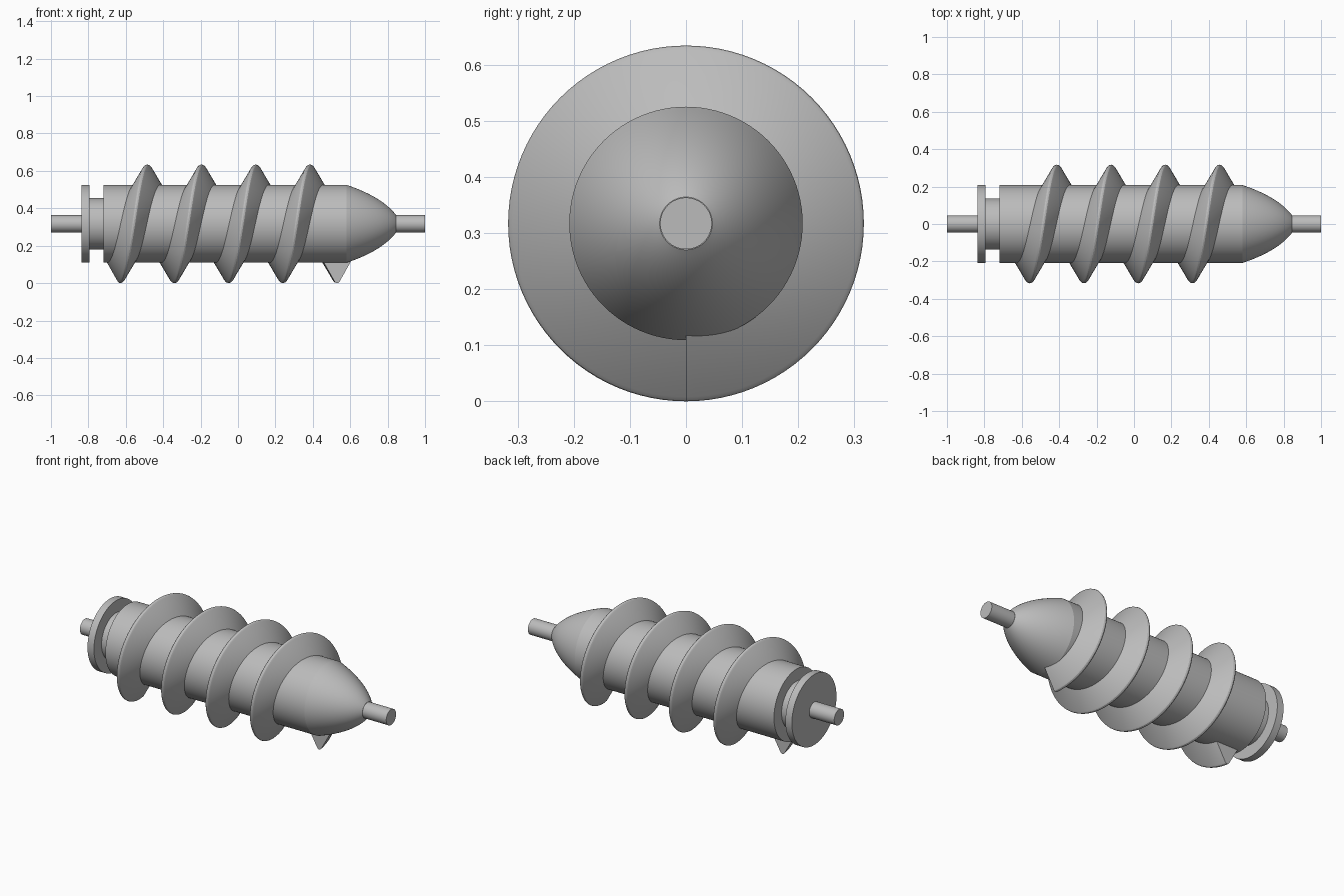
import bpy, bmesh, math
from mathutils import Vector

cube = bpy.data.objects.get("Cube")
if cube:
    bpy.data.objects.remove(cube, do_unlink=True)

AXIS_Z = 0.317      # height of the screw's axis
BODY_R = 0.208
CREST_R = 0.317
PITCH = 0.29
TURNS = 4
THREAD_START = -0.63
SIDES = 96

steel = bpy.data.materials.new("grey steel")
steel.use_nodes = True
steel.diffuse_color = (0.5, 0.5, 0.5, 1)
steel.node_tree.nodes["Principled BSDF"].inputs["Base Color"].default_value = (0.5, 0.5, 0.5, 1)


def around(x, r, angle):
    """Point at a distance from the axis; angle 0 is straight down, turning to the front."""
    return Vector((x, -r * math.sin(angle), AXIS_Z - r * math.cos(angle)))


def finish(name, bm):
    bmesh.ops.recalc_face_normals(bm, faces=bm.faces)
    mesh = bpy.data.meshes.new(name)
    bm.to_mesh(mesh)
    bm.free()
    obj = bpy.data.objects.new(name, mesh)
    bpy.context.collection.objects.link(obj)
    mesh.materials.append(steel)
    bpy.ops.object.select_all(action='DESELECT')
    obj.select_set(True)
    bpy.context.view_layer.objects.active = obj
    bpy.ops.object.shade_smooth_by_angle(angle=math.radians(25))
    return obj


def turned(name, profile):
    """Solid of revolution from (x, radius) points, capped at both ends."""
    bm = bmesh.new()
    rings = [[bm.verts.new(around(x, r, math.tau * i / SIDES)) for i in range(SIDES)]
             for x, r in profile]
    for a, b in zip(rings, rings[1:]):
        for i in range(SIDES):
            j = (i + 1) % SIDES
            bm.faces.new((a[i], a[j], b[j], b[i]))
    bm.faces.new(rings[0])
    bm.faces.new(rings[-1])
    return finish(name, bm)


def bezier(p0, p1, p2, steps):
    points = [Vector(p) for p in (p0, p1, p2)]
    out = []
    for i in range(steps + 1):
        t = i / steps
        out.append(tuple(points[0] * (1 - t) ** 2 + points[1] * 2 * t * (1 - t) + points[2] * t * t))
    return out


# Shafts, flange, neck and barrel
turned("rear_shaft", [(-1, 0.046), (-0.82, 0.046)])
turned("rear_flange", [(-0.837, BODY_R), (-0.795, BODY_R)])
turned("groove_neck", [(-0.81, 0.137), (-0.71, 0.137)])
turned("barrel", [(-0.72, BODY_R), (0.58, BODY_R)])
turned("front_shaft", [(0.83, 0.046), (1, 0.046)])

# Rounded nose
turned("nose_cone", bezier((0.58, BODY_R), (0.77, 0.145), (0.845, 0.047), 20))

# Helical thread: wedge section with a slightly rounded crest
half = [(0.08, 0.19), (0.013, 0.309), (0.007, 0.315)]
section = [(-x, r) for x, r in half] + [(0, CREST_R)] + half[::-1]
bm = bmesh.new()
loops = []
for i in range(TURNS * SIDES + 1):
    turn = i / SIDES
    loops.append([bm.verts.new(around(THREAD_START + PITCH * turn + x, r, math.tau * turn))
                  for x, r in section])
for a, b in zip(loops, loops[1:]):
    for k in range(len(section)):
        n = (k + 1) % len(section)
        bm.faces.new((a[k], a[n], b[n], b[k]))
bm.faces.new(loops[0])
bm.faces.new(loops[-1])
finish("screw_thread", bm)
